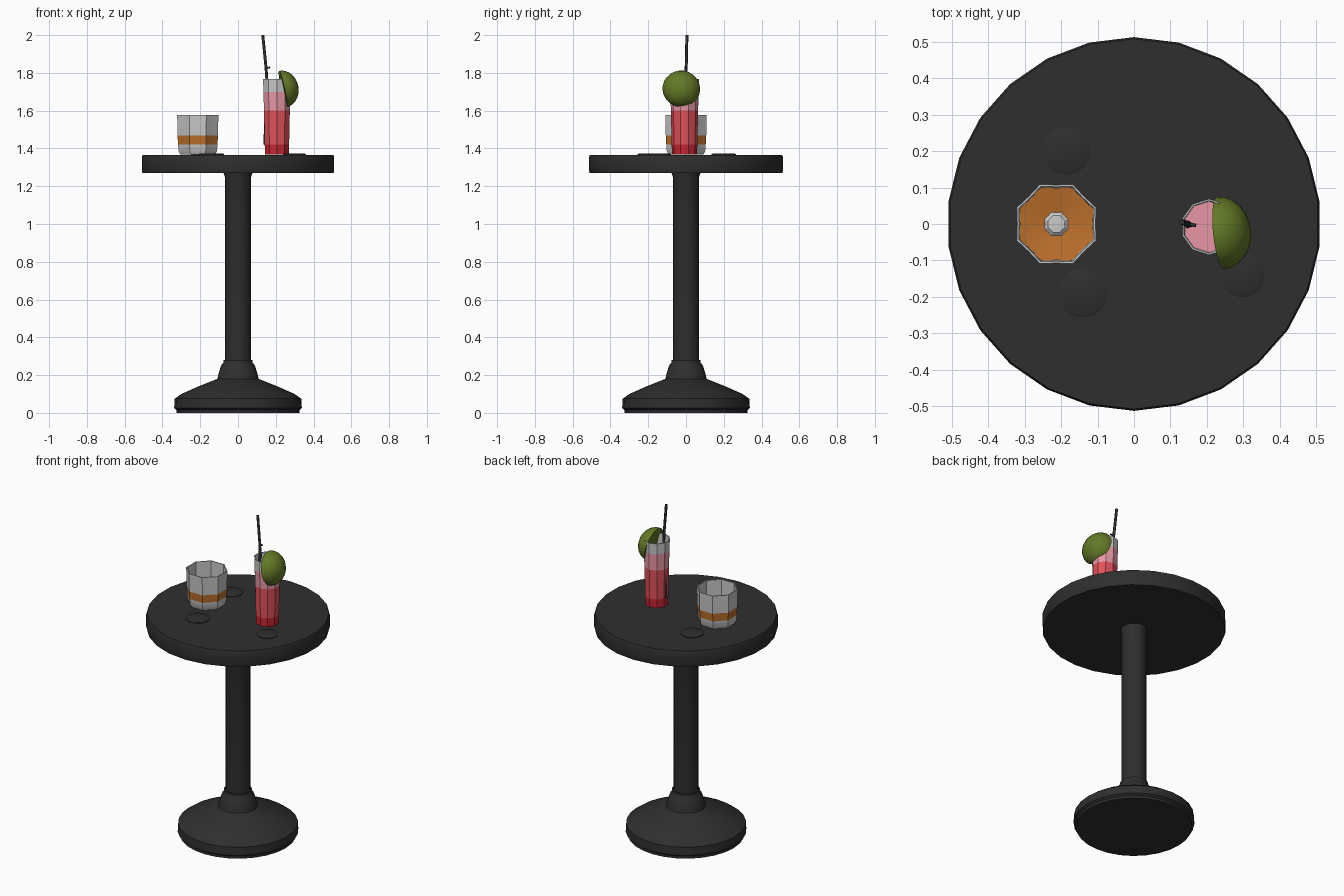
import bpy, bmesh, math
from mathutils import Vector, Matrix

if "Cube" in bpy.data.objects:
    bpy.data.objects.remove(bpy.data.objects["Cube"])


def mat(name, r, g, b):
    m = bpy.data.materials.new(name)
    m.diffuse_color = (r, g, b, 1)
    m.use_nodes = True
    m.node_tree.nodes["Principled BSDF"].inputs["Base Color"].default_value = m.diffuse_color
    return m


BLACK = mat("black", 0.028, 0.028, 0.028)
GLASS = mat("clear_glass", 0.58, 0.58, 0.58)
AMBER = mat("amber", 0.50, 0.16, 0.025)
RED = mat("red", 0.75, 0.085, 0.105)
DEEP_RED = mat("deep_red", 0.58, 0.02, 0.035)
PINK = mat("pink", 0.80, 0.31, 0.38)
LIME = mat("lime_green", 0.125, 0.19, 0.02)


def finish(name, bm, mats, angle=40):
    bmesh.ops.remove_doubles(bm, verts=bm.verts, dist=1e-5)
    bmesh.ops.recalc_face_normals(bm, faces=bm.faces)
    me = bpy.data.meshes.new(name)
    bm.to_mesh(me)
    bm.free()
    for m in mats:
        me.materials.append(m)
    ob = bpy.data.objects.new(name, me)
    bpy.context.collection.objects.link(ob)
    bpy.ops.object.select_all(action='DESELECT')
    ob.select_set(True)
    bpy.context.view_layer.objects.active = ob
    bpy.ops.object.shade_smooth_by_angle(angle=math.radians(angle))
    return ob


def lathe(name, profile, n, mats, bands=None, centre=(0, 0), flute=1.0, turn=0.0, angle=40):
    """Spin (radius, z) points; bands gives a material index per segment;
    flute scales the radius of every second column."""
    bm = bmesh.new()
    rings = []
    for r, z in profile:
        ring = []
        for i in range(n):
            a = 2 * math.pi * i / n + turn
            k = r * (flute if i % 2 else 1.0)
            ring.append(bm.verts.new((centre[0] + k * math.cos(a),
                                      centre[1] + k * math.sin(a), z)))
        rings.append(ring)
    for s in range(len(rings) - 1):
        for i in range(n):
            j = (i + 1) % n
            f = bm.faces.new((rings[s][i], rings[s][j], rings[s + 1][j], rings[s + 1][i]))
            f.material_index = bands[s] if bands else 0
    bmesh.ops.dissolve_degenerate(bm, dist=1e-6, edges=bm.edges)
    return finish(name, bm, mats, angle)


# table
lathe("table_base", [(0, 0), (0.325, 0), (0.325, 0.015), (0.338, 0.025), (0.335, 0.075),
                     (0.30, 0.10), (0.21, 0.14), (0.11, 0.18), (0.105, 0.20),
                     (0.09, 0.25), (0.078, 0.265), (0.078, 0.28), (0, 0.28)], 28, [BLACK])
lathe("table_column", [(0, 0.27), (0.07, 0.27), (0.07, 1.25), (0.078, 1.275), (0, 1.275)],
      20, [BLACK])
lathe("table_top", [(0, 1.27), (0.51, 1.27), (0.513, 1.28), (0.513, 1.355), (0.508, 1.366),
                    (0, 1.366)], 26, [BLACK], turn=math.pi / 26)

# coasters
for i, (x, y, r) in enumerate([(-0.185, 0.20, 0.065), (-0.14, -0.19, 0.067), (0.298, -0.14, 0.061)]):
    lathe(f"coaster_{i + 1}", [(0, 1.36), (r, 1.36), (r, 1.37), (r - 0.006, 1.373), (0, 1.373)],
          18, [BLACK], centre=(x, y))

# short fluted glass with amber drink
C = (-0.213, 0.0)
lathe("short_glass", [(0, 1.367), (0.100, 1.367), (0.110, 1.385), (0.113, 1.42), (0.116, 1.468),
                      (0.118, 1.578), (0.112, 1.578), (0.109, 1.462), (0.035, 1.450),
                      (0.025, 1.458), (0, 1.460)],
      16, [GLASS, AMBER], [0, 0, 0, 1, 0, 0, 0, 1, 0, 0], C, 0.91, math.pi / 8, 30)

# tall glass with layered drink
T = (0.206, -0.008)
lathe("tall_glass", [(0, 1.367), (0.066, 1.367), (0.068, 1.42), (0.072, 1.60), (0.075, 1.70),
                     (0.077, 1.767), (0.072, 1.767), (0.070, 1.70), (0, 1.70)],
      10, [GLASS, DEEP_RED, RED, PINK], [1, 1, 2, 3, 0, 0, 0, 3], T, 1.0, math.pi / 10, 30)

# lime slice: half a sphere hooked on the rim
bm = bmesh.new()
bmesh.ops.create_uvsphere(bm, u_segments=24, v_segments=14, radius=0.1)
cut = bmesh.ops.bisect_plane(bm, geom=bm.verts[:] + bm.edges[:] + bm.faces[:],
                             plane_co=(0, 0, 0), plane_no=(1, 0, 0), clear_inner=True)
bmesh.ops.contextual_create(bm, geom=[e for e in cut["geom_cut"]
                                      if isinstance(e, bmesh.types.BMEdge)])
axis = Vector((1, 0.10, 0.22)).normalized()
rot = Vector((1, 0, 0)).rotation_difference(axis).to_matrix().to_4x4()
bm.transform(Matrix.Translation((0.238, -0.025, 1.715)) @ rot @ Matrix.Diagonal((0.83, 1, 0.98, 1)))
finish("lime_slice", bm, [LIME])


# straw with a small side spur
def rod(name, pts, r):
    cu = bpy.data.curves.new(name, 'CURVE')
    cu.dimensions = '3D'
    cu.bevel_depth = r
    cu.bevel_resolution = 1
    cu.use_fill_caps = True
    sp = cu.splines.new('POLY')
    sp.points.add(len(pts) - 1)
    for p, co in zip(sp.points, pts):
        p.co = (*co, 1)
    cu.materials.append(BLACK)
    bpy.context.collection.objects.link(bpy.data.objects.new(name, cu))


rod("straw", [(0.131, 0.005, 2.0), (0.148, 0.001, 1.83), (0.153, -0.002, 1.76),
              (0.148, -0.004, 1.71), (0.143, -0.006, 1.42)], 0.008)
rod("straw_spur", [(0.148, 0, 1.825), (0.170, -0.004, 1.829)], 0.005)
